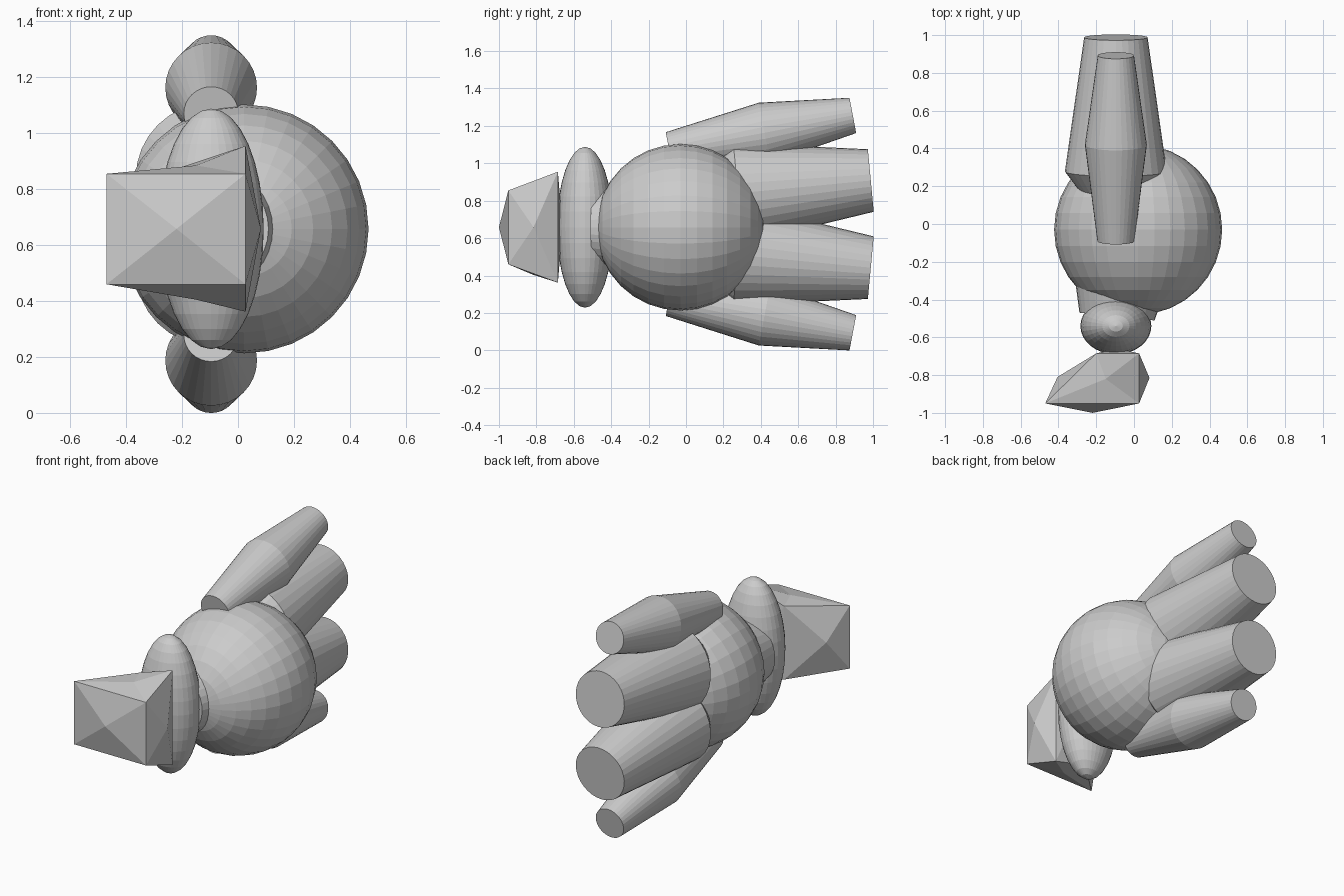
import bpy, bmesh, math
from mathutils import Vector

if "Cube" in bpy.data.objects:
    bpy.data.objects.remove(bpy.data.objects["Cube"])


def finish(name, bm):
    bmesh.ops.recalc_face_normals(bm, faces=bm.faces)
    me = bpy.data.meshes.new(name)
    bm.to_mesh(me)
    bm.free()
    ob = bpy.data.objects.new(name, me)
    bpy.context.collection.objects.link(ob)
    return ob


def ball(name, loc, scale, rot=(0, 0, 0)):
    bm = bmesh.new()
    bmesh.ops.create_uvsphere(bm, u_segments=32, v_segments=16, radius=1)
    ob = finish(name, bm)
    ob.location, ob.scale, ob.rotation_euler = loc, scale, rot


def limb(name, stations, n=32):
    """Loft round sections, each (centre, radius), square to the limb axis."""
    bm = bmesh.new()
    axis = (Vector(stations[-1][0]) - Vector(stations[0][0])).normalized()
    side = axis.cross(Vector((0, 0, 1))).normalized()
    up = side.cross(axis)
    rings = []
    for c, r in stations:
        angles = [2 * math.pi * i / n for i in range(n)]
        rings.append([bm.verts.new(Vector(c) + r * (math.cos(a) * side + math.sin(a) * up))
                      for a in angles])
    for a, b in zip(rings, rings[1:]):
        for i in range(n):
            j = (i + 1) % n
            bm.faces.new((a[i], a[j], b[j], b[i]))
    bm.faces.new(rings[0])
    bm.faces.new(rings[-1])
    finish(name, bm)


# Round body, poles facing front and back
ball("body", (0.022, -0.03, 0.658), (0.445, 0.445, 0.45), (math.pi / 2, 0, 0))

# Upright oval head and the neck joining it to the body
ball("head", (-0.096, -0.54, 0.658), (0.188, 0.15, 0.43))
limb("neck", [((-0.06, -0.2, 0.658), 0.27), ((-0.09, -0.49, 0.658), 0.2)])

# Double-tapered limbs, mirrored top to bottom
LEG = [(0.05, 0.82, 0.10), (0.278, 0.84, 0.27), (0.988, 0.908, 0.168)]
ARM = [(-0.09, 1.07, 0.098), (0.42, 1.163, 0.164), (0.892, 1.256, 0.096)]
for label, profile in (("inner_limb", LEG), ("outer_limb", ARM)):
    for side, flip in (("upper", False), ("lower", True)):
        limb(f"{side}_{label}",
             [((-0.096, y, 1.35 - z if flip else z), r) for y, z, r in profile])

# Faceted snout: a wedge block whose sides rise to a centre point
bm = bmesh.new()
fl, fr, br, bl = (-0.47, -0.95), (0.027, -0.95), (0.027, -0.685), (-0.2, -0.685)
top = [bm.verts.new((*p, z)) for p, z in zip((fl, fr, br, bl), (0.855, 0.855, 0.955, 0.88))]
low = [bm.verts.new((*p, z)) for p, z in zip((fl, fr, br, bl), (0.46, 0.46, 0.362, 0.42))]
fans = [(top, (-0.15, -0.82, 0.885)), (low, (-0.15, -0.82, 0.405))]
centres = [(-0.22, -1.0, 0.658), (0.082, -0.815, 0.658),
           (-0.09, -0.66, 0.658), (-0.405, -0.81, 0.658)]
for i, c in enumerate(centres):
    j = (i + 1) % 4
    fans.append(([top[i], top[j], low[j], low[i]], c))
for quad, c in fans:
    v = bm.verts.new(c)
    for i in range(4):
        bm.faces.new((quad[i], quad[(i + 1) % 4], v))
finish("snout", bm)
